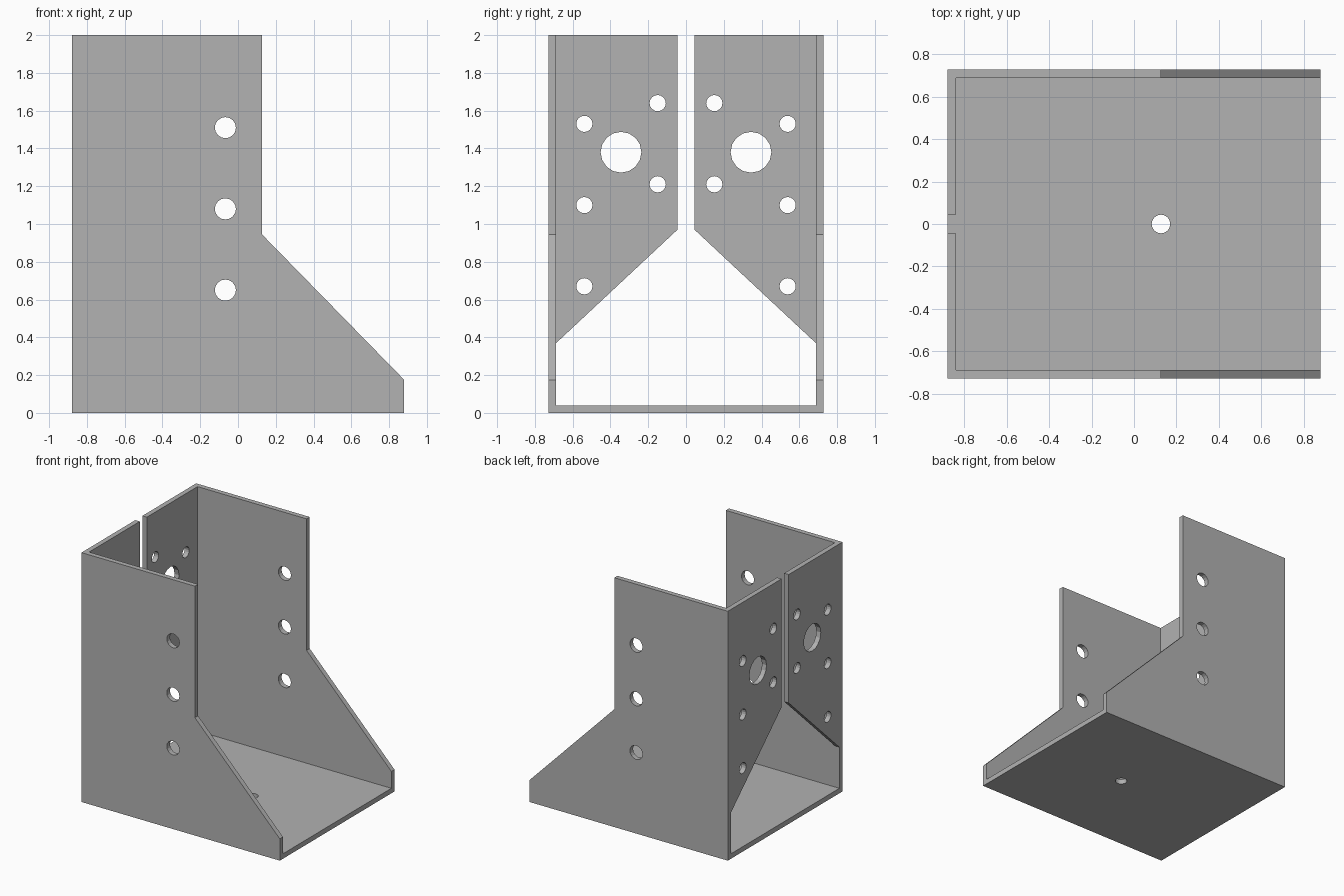
import bpy, bmesh
from math import sin, cos, pi
from mathutils import Matrix, Vector

if "Cube" in bpy.data.objects:
    bpy.data.objects.remove(bpy.data.objects["Cube"])

HALF_X, HALF_Y, TOP, T = 0.88, 0.727, 2.0, 0.04
INNER_Y = HALF_Y - T

steel = bpy.data.materials.new("plain grey steel")
steel.use_nodes = True
grey = (0.445, 0.445, 0.445, 1)
steel.diffuse_color = grey
steel.node_tree.nodes["Principled BSDF"].inputs["Base Color"].default_value = grey


def circle(u, v, r, n=16):
    return [(u + r * cos(2 * pi * i / n), v + r * sin(2 * pi * i / n)) for i in range(n)]


def plate(name, outline, holes, u_axis, v_axis, centre):
    """Flat sheet of thickness T with round holes, laid along two world axes."""
    curve = bpy.data.curves.new(name, 'CURVE')
    curve.dimensions, curve.fill_mode, curve.extrude = '2D', 'BOTH', T / 2
    for loop in [outline] + [circle(*h) for h in holes]:
        spline = curve.splines.new('POLY')
        spline.points.add(len(loop) - 1)
        for p, (u, v) in zip(spline.points, loop):
            p.co = (u, v, 0, 1)
        spline.use_cyclic_u = True
    helper = bpy.data.objects.new(name + " outline", curve)
    bpy.context.collection.objects.link(helper)
    deps = bpy.context.evaluated_depsgraph_get()
    mesh = bpy.data.meshes.new_from_object(helper.evaluated_get(deps))
    bpy.data.objects.remove(helper)

    u, v = Vector(u_axis), Vector(v_axis)
    turn = Matrix((u, v, u.cross(v))).transposed().to_4x4()
    mesh.transform(Matrix.Translation(centre) @ turn)
    bm = bmesh.new()
    bm.from_mesh(mesh)
    bmesh.ops.remove_doubles(bm, verts=bm.verts, dist=0.0001)
    bmesh.ops.recalc_face_normals(bm, faces=bm.faces)
    for f in bm.faces:
        f.smooth = False
    bm.to_mesh(mesh)
    bm.free()
    mesh.materials.clear()
    mesh.materials.append(steel)
    obj = bpy.data.objects.new(name, mesh)
    bpy.context.collection.objects.link(obj)


X, Y, Z = (1, 0, 0), (0, 1, 0), (0, 0, 1)

# Base sheet between the sides
plate("base_plate",
      [(-HALF_X, -INNER_Y), (HALF_X, -INNER_Y), (HALF_X, INNER_Y), (-HALF_X, INNER_Y)],
      [(0.127, 0, 0.044)], X, Y, (0, 0, T / 2))

side = [(-HALF_X, 0), (HALF_X, 0), (HALF_X, 0.175), (0.127, 0.945),
        (0.127, TOP), (-HALF_X, TOP)]
side_holes = [(-0.067, z, 0.056) for z in (0.65, 1.08, 1.51)]
flange = [(INNER_Y, 0.37), (INNER_Y, TOP), (0.045, TOP), (0.045, 0.97)]
flange_holes = [(0.344, 1.38, 0.108)]
flange_holes += [(0.15, z, 0.043) for z in (1.21, 1.64)]
flange_holes += [(0.538, z, 0.043) for z in (0.67, 1.10, 1.53)]

# Mirrored side walls and flanges
for label, s in (("front", -1), ("back", 1)):
    plate(label + "_side_wall", side, side_holes, X, Z, (0, s * (HALF_Y - T / 2), 0))
    plate(label + "_flange", [(s * y, z) for y, z in flange],
          [(s * y, z, r) for y, z, r in flange_holes], Y, Z, (T / 2 - HALF_X, 0, 0))
